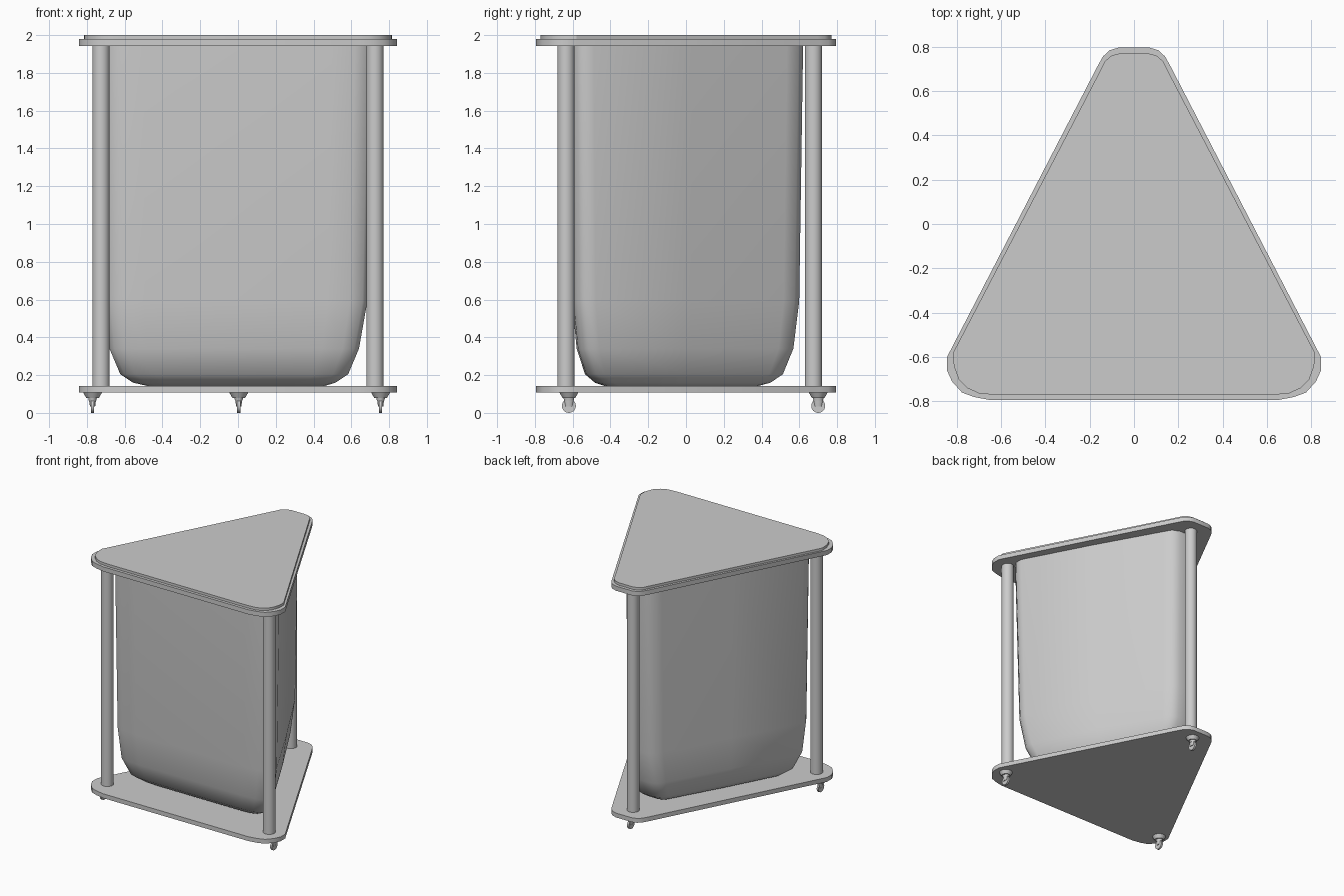
import bpy
import bmesh
from math import radians, pi
from mathutils import Matrix

cube = bpy.data.objects.get("Cube")
if cube:
    bpy.data.objects.remove(cube, do_unlink=True)

grey = bpy.data.materials.new("light grey")
grey.use_nodes = True
colour = (0.6, 0.6, 0.6, 1)
grey.diffuse_color = colour
grey.node_tree.nodes["Principled BSDF"].inputs["Base Color"].default_value = colour


def finish(name, bm, angle):
    bmesh.ops.recalc_face_normals(bm, faces=bm.faces)
    mesh = bpy.data.meshes.new(name)
    bm.to_mesh(mesh)
    bm.free()
    mesh.materials.append(grey)
    obj = bpy.data.objects.new(name, mesh)
    bpy.context.collection.objects.link(obj)
    bpy.ops.object.select_all(action="DESELECT")
    obj.select_set(True)
    bpy.context.view_layer.objects.active = obj
    bpy.ops.object.shade_smooth_by_angle(angle=radians(angle))


def loft(name, half, levels, angle=30):
    """Mirror a half outline and stack it; a level is z, scale, x shift."""
    outline = half + [(-x, y) for x, y in reversed(half)]
    pivot = -0.07
    bm = bmesh.new()
    rings = [[bm.verts.new((x * s + dx, pivot + (y - pivot) * s, z))
              for x, y in outline] for z, s, dx in levels]
    n = len(outline)
    for low, high in zip(rings, rings[1:]):
        for i in range(n):
            j = (i + 1) % n
            bm.faces.new((low[i], low[j], high[j], high[i]))
    bm.faces.new(rings[0])
    bm.faces.new(rings[-1])
    finish(name, bm, angle)


def round_part(name, x, y, z0, z1, r0, r1, stretch=1):
    """Upright round part, optionally stretched along y."""
    bm = bmesh.new()
    place = Matrix.Translation((x, y, (z0 + z1) / 2)) @ Matrix.Diagonal((1, stretch, 1, 1))
    bmesh.ops.create_cone(bm, cap_ends=True, segments=24, radius1=r0,
                          radius2=r1, depth=z1 - z0, matrix=place)
    finish(name, bm, 35)


# Triangular base, top frame and lid
plate = [(0.07, 0.795), (0.11, 0.783), (0.14, 0.755), (0.165, 0.71),
         (0.843, -0.60), (0.843, -0.66), (0.82, -0.71), (0.775, -0.76),
         (0.72, -0.78), (0.65, -0.793)]
lid = [(0.06, 0.77), (0.10, 0.76), (0.13, 0.735), (0.15, 0.695),
       (0.815, -0.58), (0.812, -0.64), (0.79, -0.70), (0.75, -0.74),
       (0.70, -0.763), (0.63, -0.77)]
loft("base_plate", plate, [(0.108, 1, 0), (0.143, 1, 0)])
loft("top_frame", plate, [(1.943, 1, 0), (1.98, 1, 0)])
loft("lid", lid, [(1.98, 1, 0), (2.0, 1, 0)])

# Hanging bag, gathered in towards the bottom
bag = [(0.06, 0.62), (0.12, 0.595), (0.155, 0.535), (0.437, 0.03),
       (0.712, -0.49), (0.714, -0.55), (0.688, -0.59), (0.62, -0.612),
       (0.50, -0.62)]
loft("bag", bag, [(0.143, 0.66, -0.01), (0.16, 0.75, -0.02),
                  (0.205, 0.845, -0.02), (0.34, 0.925, -0.02),
                  (0.59, 0.97, -0.008), (1.943, 1, 0)], angle=50)

# Corner posts and casters
corners = {"front_right": ((-0.725, -0.635), (-0.77, -0.62)),
           "front_left": ((0.725, -0.635), (0.755, -0.62)),
           "back": ((0, 0.675), (0.004, 0.70))}
for corner, ((px, py), (cx, cy)) in corners.items():
    round_part(corner + "_post", px, py, 0.143, 1.943, 0.046, 0.046)
    round_part(corner + "_caster_flange", cx, cy, 0.08, 0.108, 0.034, 0.05)
    round_part(corner + "_caster_stem", cx, cy, 0.065, 0.08, 0.02, 0.023, 1.25)
    round_part(corner + "_caster_fork", cx, cy, 0.035, 0.065, 0.014, 0.018, 1.5)
    bm = bmesh.new()
    turn = Matrix.Translation((cx, cy, 0.037)) @ Matrix.Rotation(pi / 2, 4, "Y")
    bmesh.ops.create_cone(bm, cap_ends=True, segments=24, radius1=0.037,
                          radius2=0.037, depth=0.016, matrix=turn)
    finish(corner + "_caster_wheel", bm, 35)
